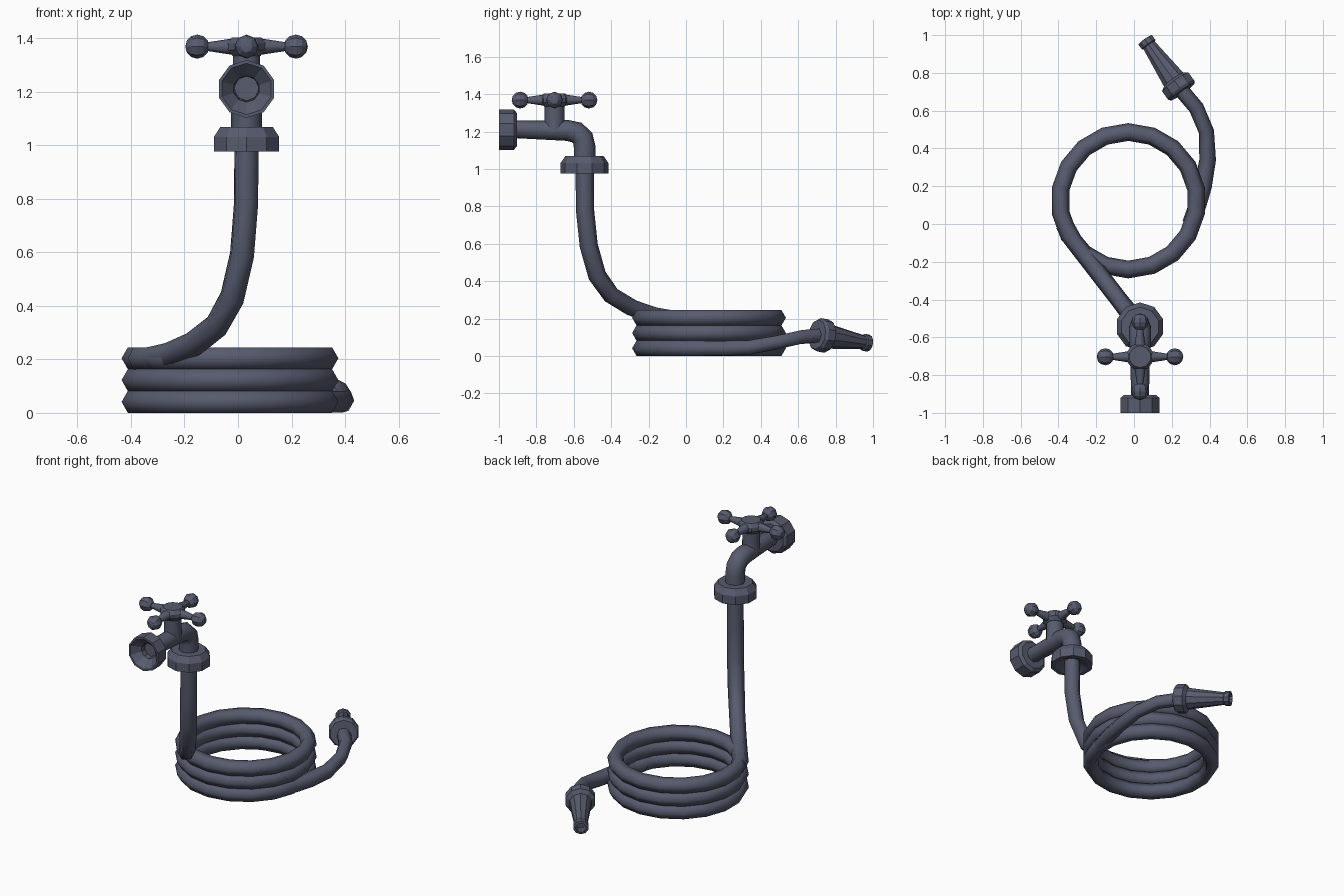
import bpy, bmesh, math
from mathutils import Vector as V

if "Cube" in bpy.data.objects:
    bpy.data.objects.remove(bpy.data.objects["Cube"])

mat = bpy.data.materials.new("slate")
mat.diffuse_color = (0.095, 0.105, 0.155, 1)
mat.use_nodes = True
mat.node_tree.nodes["Principled BSDF"].inputs["Base Color"].default_value = mat.diffuse_color
Z = V((0, 0, 1))


def finish(name, bm, smooth):
    bmesh.ops.remove_doubles(bm, verts=bm.verts, dist=1e-5)
    bmesh.ops.recalc_face_normals(bm, faces=bm.faces)
    for f in bm.faces:
        f.smooth = True
    me = bpy.data.meshes.new(name)
    bm.to_mesh(me)
    bm.free()
    me.materials.append(mat)
    ob = bpy.data.objects.new(name, me)
    bpy.context.collection.objects.link(ob)
    bpy.context.view_layer.objects.active = ob
    ob.select_set(True)
    bpy.ops.object.shade_smooth_by_angle(angle=math.radians(smooth))
    ob.select_set(False)
    return ob


def skin(bm, rows, closed=False):
    """Join rings of points into a tube of quads."""
    vs = [[bm.verts.new(p) for p in row] for row in rows]
    pairs = list(zip(vs, vs[1:])) + ([(vs[-1], vs[0])] if closed else [])
    for a, b in pairs:
        for i in range(len(a)):
            j = (i + 1) % len(a)
            bm.faces.new((a[i], a[j], b[j], b[i]))
    return vs


def circle(c, u, v, r, n):
    return [c + (u * math.cos(a) + v * math.sin(a)) * r
            for a in (2 * math.pi * i / n for i in range(n))]


def lathe(name, profile, origin, axis=Z, ref=(0, 1, 0), n=10, smooth=20, closed=False):
    """Turn (height, radius) points about an axis; one corner points along ref."""
    axis = V(axis).normalized()
    u = V(ref)
    u = (u - axis * u.dot(axis)).normalized()
    bm = bmesh.new()
    skin(bm, [circle(V(origin) + axis * h, u, axis.cross(u), max(r, 1e-7), n)
              for h, r in profile], closed)
    return finish(name, bm, smooth)


def sweep(name, path, radii, side, n=6, smooth=65):
    """Tube along a path, its cross-section carried without twist."""
    pts = [V(p) for p in path]
    u, rows = V(side), []
    for i, p in enumerate(pts):
        t = (pts[min(i + 1, len(pts) - 1)] - pts[max(i - 1, 0)]).normalized()
        u = (u - t * u.dot(t)).normalized()
        rows.append(circle(p, u, t.cross(u), radii[i], n))
    bm = bmesh.new()
    vs = skin(bm, rows)
    bm.faces.new(vs[0])
    bm.faces.new(vs[-1])
    return finish(name, bm, smooth)


# Coil: three stacked rings with hexagonal section
R = 0.047
for k in range(3):
    sec = [(R * math.sin(a), 0.364 + R * math.cos(a))
           for a in (math.pi / 3 * i for i in range(6))]
    lathe(f"hose_coil_{k + 1}", sec, (-0.03, 0.123, 0.041 + 0.0815 * k),
          n=18, smooth=65, closed=True)

# Hose rising from the coil to the tap
rise = [(-0.37, 0.0, 0.203), (-0.32, -0.09, 0.204), (-0.25, -0.18, 0.22),
        (-0.165, -0.29, 0.258), (-0.08, -0.40, 0.325), (-0.022, -0.475, 0.43),
        (0.015, -0.52, 0.59), (0.03, -0.54, 0.78), (0.032, -0.542, 1.03)]
sweep("hose_riser", rise, [0.047] * 5 + [0.049] * 4, (-0.8, -0.6, 0))

# Loose hose end running to the nozzle
tail = [(0.30, 0.0, 0.041), (0.34, 0.11, 0.041), (0.366, 0.20, 0.041),
        (0.39, 0.34, 0.045), (0.383, 0.49, 0.073), (0.33, 0.615, 0.101),
        (0.235, 0.727, 0.11)]
sweep("hose_tail", tail, [0.046] * 3 + [0.044, 0.041, 0.041, 0.041], (1, 0, 0))

# Nozzle
lathe("nozzle", [(0, 0.03), (0, 0.08), (0.014, 0.09), (0.062, 0.09), (0.078, 0.066),
                 (0.305, 0.038), (0.31, 0.046), (0.34, 0.046), (0.343, 0.031),
                 (0.30, 0.028), (0.30, 0)],
      (0.256, 0.70, 0.115), (-0.199, 0.278, -0.047), (0, 0, 1))

# Coupling collar between hose and tap
lathe("hose_collar", [(0.03, 0.04), (0.0, 0.10), (0, 0.128), (0.055, 0.128),
                      (0.092, 0.103), (0.092, 0.03)], (0.032, -0.543, 0.976))

# Tap body: inlet pipe and elbow
body = [(0.032, -0.92, 1.212), (0.032, -0.75, 1.207), (0.032, -0.635, 1.206),
        (0.032, -0.585, 1.195), (0.032, -0.552, 1.165), (0.032, -0.542, 1.12),
        (0.032, -0.542, 1.05)]
sweep("tap_pipe", body, [0.047, 0.051, 0.056, 0.058, 0.058, 0.058, 0.058], (1, 0, 0), 8, 50)

# Inlet flange with funnel mouth
lathe("tap_inlet", [(0.092, 0), (0.092, 0.047), (0.05, 0.049), (0, 0.096), (0, 0.108),
                    (0.08, 0.108), (0.096, 0.088), (0.096, 0.03)],
      (0.032, -1, 1.21), (0, 1, 0), (0, 0, 1))

# Handle: stem, hub and four ball-ended spokes
HUB = V((0.032, -0.703, 1.368))
lathe("handle_stem", [(-0.17, 0.055), (-0.03, 0.053)], HUB, n=10, smooth=50)
lathe("handle_hub", [(-0.035, 0), (-0.035, 0.055), (-0.012, 0.074), (0.012, 0.074),
                     (0.034, 0.058), (0.034, 0)], HUB, smooth=20)
for k in range(4):
    d = V((math.cos(k * math.pi / 2), math.sin(k * math.pi / 2), 0))
    lathe(f"handle_spoke_{k + 1}", [(0.05, 0.031), (0.155, 0.015)], HUB, d, Z, 8, 50)
    lathe(f"handle_ball_{k + 1}", [(-0.045 * math.cos(a), 0.045 * math.sin(a))
                                   for a in (math.pi * i / 6 for i in range(7))],
          HUB + d * 0.184, d, Z, 8, 20)
